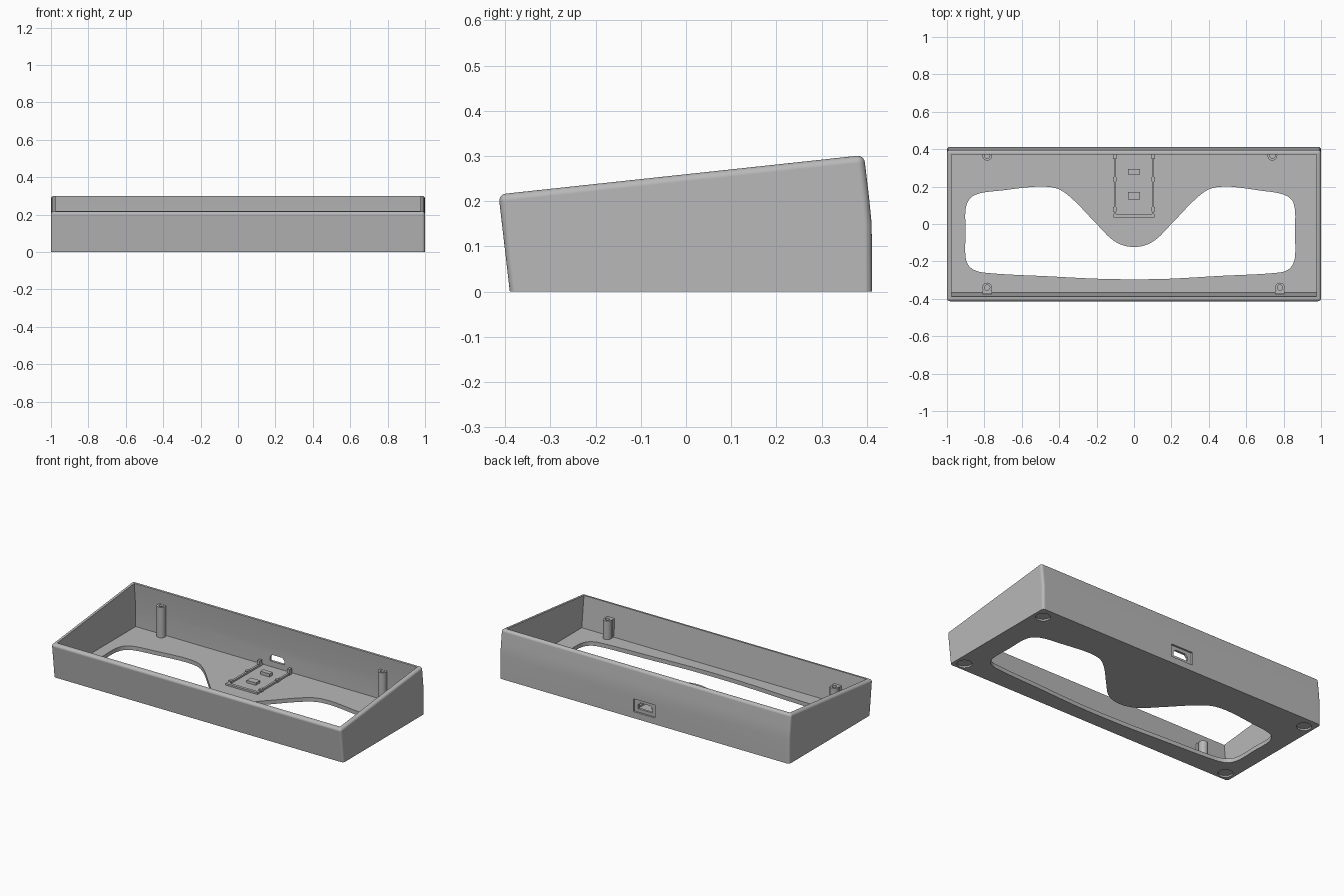
import bpy, bmesh, math
from mathutils import Vector

if "Cube" in bpy.data.objects:
    bpy.data.objects.remove(bpy.data.objects["Cube"])

grey = bpy.data.materials.new("case_grey")
grey.diffuse_color = (0.48, 0.48, 0.48, 1)
grey.use_nodes = True
grey.node_tree.nodes["Principled BSDF"].inputs["Base Color"].default_value = grey.diffuse_color


def make(name, bm):
    bmesh.ops.recalc_face_normals(bm, faces=bm.faces[:])
    me = bpy.data.meshes.new(name)
    bm.to_mesh(me)
    bm.free()
    ob = bpy.data.objects.new(name, me)
    bpy.context.collection.objects.link(ob)
    me.materials.append(grey)
    return ob


def prism(points, offset):
    """Extrude a closed 3D outline by an offset vector."""
    bm = bmesh.new()
    face = bm.faces.new([bm.verts.new(p) for p in points])
    res = bmesh.ops.extrude_face_region(bm, geom=[face])
    moved = [v for v in res["geom"] if isinstance(v, bmesh.types.BMVert)]
    bmesh.ops.translate(bm, verts=moved, vec=offset)
    return bm


def box_bm(x0, x1, y0, y1, z0, z1):
    return prism([(x0, y0, z0), (x1, y0, z0), (x1, y1, z0), (x0, y1, z0)], (0, 0, z1 - z0))


def lathe(name, x, y, rings, n=32):
    """Stack of circles (radius, z), closed at both ends."""
    bm = bmesh.new()
    loops = [[bm.verts.new((x + r * math.cos(2 * math.pi * i / n),
                            y + r * math.sin(2 * math.pi * i / n), z)) for i in range(n)]
             for r, z in rings]
    for a, b in zip(loops, loops[1:]):
        for i in range(n):
            j = (i + 1) % n
            bm.faces.new((a[i], a[j], b[j], b[i]))
    bm.faces.new(loops[0])
    bm.faces.new(loops[-1])
    return make(name, bm)


def smooth_loop(pts, steps=8):
    """Closed smooth curve through the points."""
    pts = [Vector(p) for p in pts]
    n, out = len(pts), []
    tan = [(pts[(i + 1) % n] - pts[i - 1]).normalized() for i in range(n)]
    for i in range(n):
        a, b = pts[i], pts[(i + 1) % n]
        d = (b - a).length
        for k in range(steps):
            t = k / steps
            out.append(a * (2*t**3 - 3*t**2 + 1) + tan[i] * d * (t**3 - 2*t**2 + t)
                       + b * (3*t**2 - 2*t**3) + tan[(i + 1) % n] * d * (t**3 - t**2))
    return out


def cut(target, cutter):
    mod = target.modifiers.new("cut", "BOOLEAN")
    mod.operation, mod.solver, mod.object = "DIFFERENCE", "EXACT", cutter
    bpy.context.view_layer.update()
    ev = target.evaluated_get(bpy.context.evaluated_depsgraph_get())
    me = bpy.data.meshes.new_from_object(ev)
    target.modifiers.clear()
    target.data = me
    bpy.data.objects.remove(cutter)


# Outer wedge body with rounded top rim and upright corners
profile = [(-0.39, 0), (-0.415, 0.215), (0.394, 0.302), (0.405, 0.21), (0.411, 0.15), (0.412, 0)]
bm = prism([(-1, y, z) for y, z in profile], (2, 0, 0))
round_edges = []
for e in bm.edges:
    a, b = e.verts
    along_x = abs(a.co.x - b.co.x) > 1
    if a.co.z + b.co.z < 0.001:
        continue
    if along_x and not (a.co.z > 0.29 or a.co.y < -0.4):
        continue
    round_edges.append(e)
bmesh.ops.bevel(bm, geom=round_edges, offset=0.016, segments=5, profile=0.5,
                affect="EDGES", clamp_overlap=False)
case = make("case_shell", bm)

# Inner cavity
inner = [(-0.366, 0.025), (-0.408, 0.4), (0.371, 0.4), (0.371, 0.29), (0.385, 0.15), (0.385, 0.025)]
cut(case, make("cavity_cutter", prism([(-0.975, y, z) for y, z in inner], (1.95, 0, 0))))

# Wavy opening in the floor
opening = [(-0.9, -0.18), (-0.9, -0.04), (-0.9, 0.08), (-0.875, 0.138), (-0.82, 0.165),
           (-0.7, 0.18), (-0.58, 0.195), (-0.48, 0.2), (-0.4, 0.185), (-0.32, 0.125),
           (-0.2, 0.0), (-0.1, -0.095), (0, -0.123), (0.1, -0.095), (0.2, 0.0),
           (0.32, 0.125), (0.4, 0.185), (0.48, 0.2), (0.56, 0.195), (0.68, 0.178),
           (0.78, 0.163), (0.838, 0.135), (0.86, 0.08), (0.86, -0.04), (0.86, -0.18),
           (0.835, -0.235), (0.78, -0.259), (0.45, -0.278), (0.15, -0.294),
           (-0.15, -0.294), (-0.45, -0.28), (-0.8, -0.26), (-0.872, -0.235)]
cut(case, make("opening_cutter",
               prism([(p.x, p.y, -0.1) for p in smooth_loop(opening)], (0, 0, 0.2))))

# Rear socket: shallow recess and through hole
cut(case, make("socket_recess_cutter", box_bm(-0.075, 0.075, 0.4, 0.5, 0.04, 0.12)))
hole = [(-0.05, 0.06), (0.05, 0.06), (0.05, 0.085), (0.035, 0.1), (-0.035, 0.1), (-0.05, 0.085)]
cut(case, make("socket_hole_cutter", prism([(x, 0.3, z) for x, z in hole], (0, 0.2, 0))))

# Round foot recesses underneath
for x in (-0.94, 0.94):
    for y in (-0.335, 0.34):
        cut(case, lathe("foot_cutter", x, y, [(0.042, -0.05), (0.042, 0.01)]))

# Screw posts with blind holes
for name, x, y, top in (("back_left_post", -0.785, 0.365, 0.215),
                        ("back_right_post", 0.74, 0.365, 0.215),
                        ("front_left_post", -0.785, -0.34, 0.14),
                        ("front_right_post", 0.78, -0.34, 0.14)):
    lathe(name, x, y, [(0.026, 0.02), (0.026, top), (0.014, top), (0.014, top - 0.1)])
    if y < 0:
        make(name + "_web", box_bm(x - 0.025, x + 0.025, -0.375, y - 0.015, 0.02, top - 0.002))

# Circuit board tray: rails, clips and support blocks
make("tray_front_rail", box_bm(-0.11, 0.11, 0.035, 0.053, 0.02, 0.036))
for side, s in (("left", -1), ("right", 1)):
    x0, x1 = sorted((s * 0.095, s * 0.108))
    make(f"tray_{side}_rail", box_bm(x0, x1, 0.053, 0.38, 0.02, 0.036))
    for i, y in enumerate((0.08, 0.24, 0.36)):
        c = s * 0.103
        make(f"tray_{side}_clip_{i}",
             box_bm(c - 0.009, c + 0.009, y - 0.012, y + 0.012, 0.02, 0.06 if i == 2 else 0.042))
make("tray_back_block", box_bm(-0.032, 0.032, 0.265, 0.295, 0.02, 0.045))
make("tray_middle_block", box_bm(-0.032, 0.032, 0.13, 0.172, 0.02, 0.04))

# Smooth shading with sharp edges kept
for ob in bpy.context.scene.objects:
    ob.select_set(True)
bpy.context.view_layer.objects.active = case
bpy.ops.object.shade_smooth_by_angle(angle=math.radians(30))
wn = case.modifiers.new("even_normals", "WEIGHTED_NORMAL")
wn.keep_sharp = True
